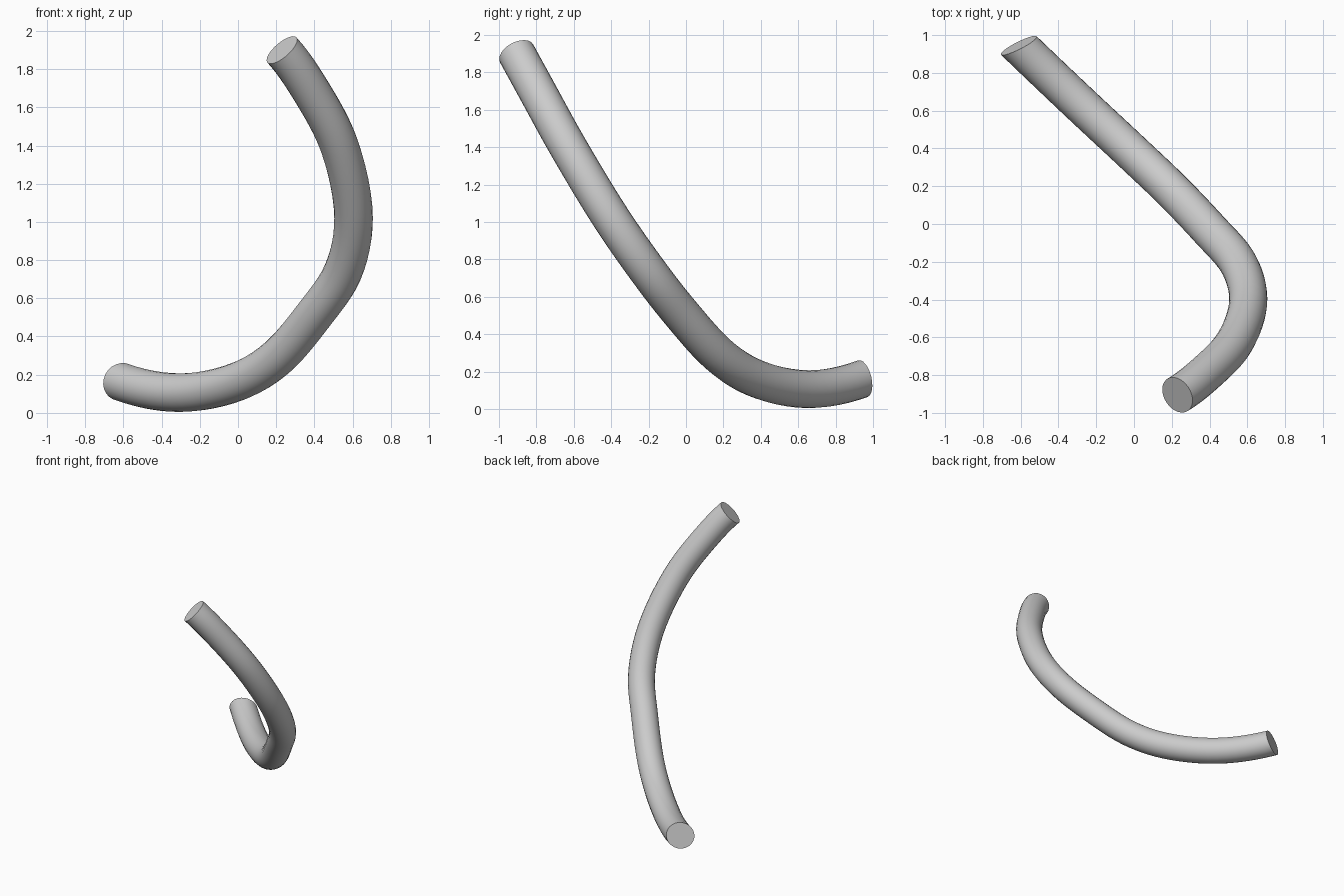
import bpy, bmesh, math
from mathutils import Vector

if "Cube" in bpy.data.objects:
    bpy.data.objects.remove(bpy.data.objects["Cube"])

RADIUS, SIDES, STEPS = 0.101, 24, 6

# Centreline of the bent tube, from the high end to the low end
path = [Vector(p) for p in [
    (0.23, -0.905, 1.90), (0.38, -0.79, 1.69), (0.53, -0.63, 1.40),
    (0.605, -0.40, 1.02), (0.55, -0.205, 0.74), (0.40, -0.03, 0.515),
    (0.20, 0.18, 0.285), (0.0, 0.37, 0.165), (-0.30, 0.65, 0.106),
    (-0.61, 0.945, 0.162)]]


def end_phantom(a, b, c):
    """Point beyond a that carries on the bend of a, b, c."""
    return 3 * a - 3 * b + c


def smooth_path(pts):
    """Centripetal Catmull-Rom spline through the points."""
    pts = [end_phantom(*pts[:3])] + pts + [end_phantom(*pts[:-4:-1])]
    out = []
    for p0, p1, p2, p3 in zip(pts, pts[1:], pts[2:], pts[3:]):
        t1 = (p1 - p0).length ** 0.5
        t2 = t1 + (p2 - p1).length ** 0.5
        t3 = t2 + (p3 - p2).length ** 0.5
        for i in range(STEPS):
            t = t1 + (t2 - t1) * i / STEPS
            a1 = p0.lerp(p1, t / t1)
            a2 = p1.lerp(p2, (t - t1) / (t2 - t1))
            a3 = p2.lerp(p3, (t - t2) / (t3 - t2))
            b1 = a1.lerp(a2, t / t2)
            b2 = a2.lerp(a3, (t - t1) / (t3 - t1))
            out.append(b1.lerp(b2, (t - t1) / (t2 - t1)))
    return out + [pts[-2]]


# Sweep a circle along the path
bm = bmesh.new()
line = smooth_path(path)
rings = []
side = Vector((1, 0, 0))
for i, c in enumerate(line):
    tangent = (line[min(i + 1, len(line) - 1)] - line[max(i - 1, 0)]).normalized()
    side = (side - tangent * side.dot(tangent)).normalized()
    up = tangent.cross(side)
    ring = []
    for k in range(SIDES):
        a = math.tau * k / SIDES
        offset = (side * math.cos(a) + up * math.sin(a)) * RADIUS
        # The low end is cut at a slight slant
        if i == len(line) - 1:
            n = Vector((-0.45, 0.9, 0.2))
            offset -= tangent * offset.dot(n) / tangent.dot(n)
        ring.append(bm.verts.new(c + offset))
    rings.append(ring)
for r0, r1 in zip(rings, rings[1:]):
    for k in range(SIDES):
        j = (k + 1) % SIDES
        bm.faces.new((r0[k], r0[j], r1[j], r1[k]))

# Flat end caps
bm.faces.new(rings[0][::-1])
bm.faces.new(rings[-1])
bmesh.ops.recalc_face_normals(bm, faces=bm.faces)

mesh = bpy.data.meshes.new("curved_tube")
bm.to_mesh(mesh)
bm.free()
tube = bpy.data.objects.new("curved_tube", mesh)
bpy.context.collection.objects.link(tube)
bpy.context.view_layer.objects.active = tube
tube.select_set(True)
bpy.ops.object.shade_smooth_by_angle(angle=math.radians(40))
